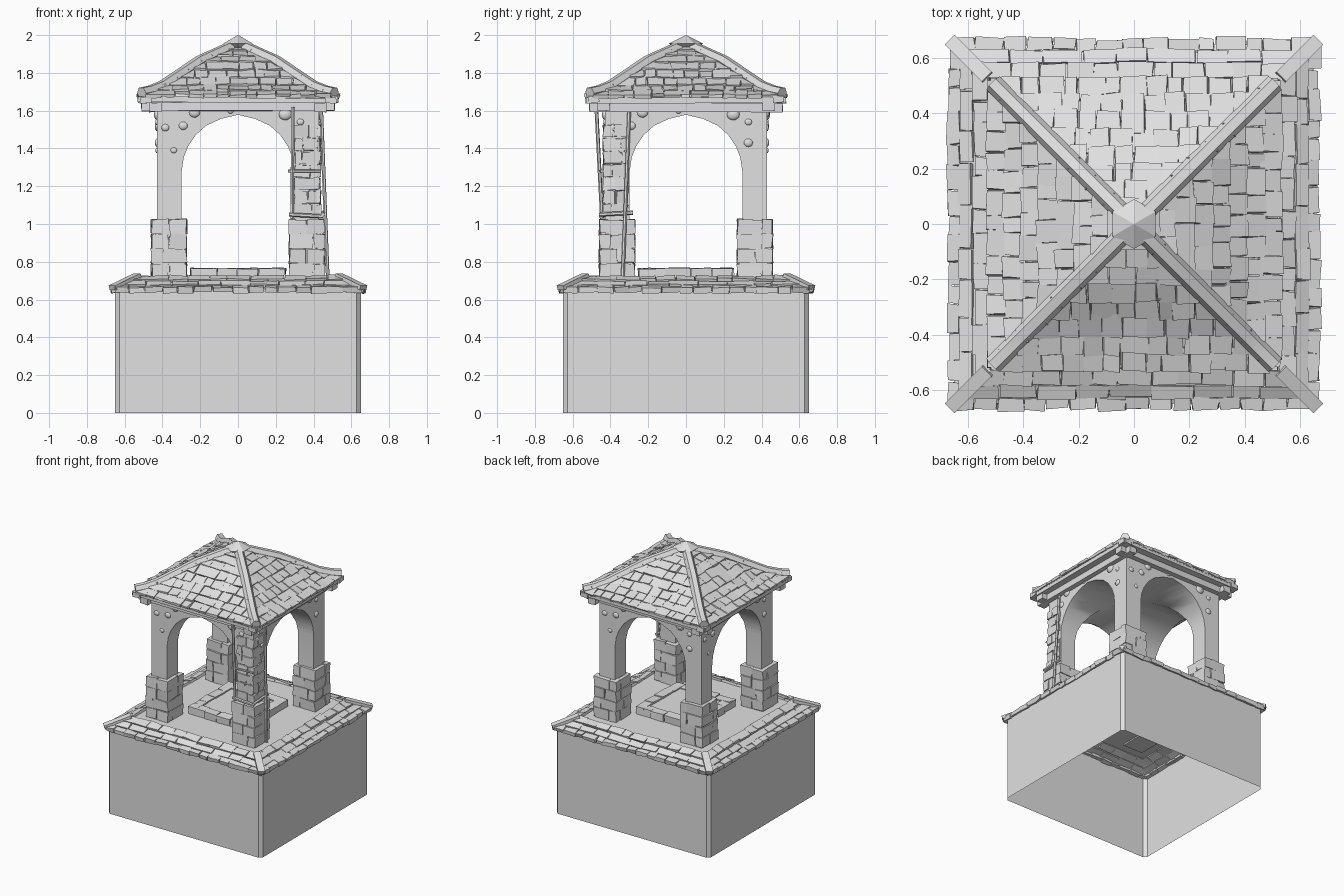
import bpy, bmesh, math, random
from mathutils import Matrix, Vector

random.seed(4)
cube = bpy.data.objects.get("Cube")
if cube:
    bpy.data.objects.remove(cube, do_unlink=True)

stone = bpy.data.materials.new("pale_grey_stone")
stone.use_nodes = True
GREY = (0.75, 0.75, 0.75, 1)
stone.diffuse_color = GREY
stone.node_tree.nodes["Principled BSDF"].inputs["Base Color"].default_value = GREY

SIDES = [Matrix.Rotation(k * math.pi / 2, 4, 'Z') for k in range(4)]


def link(name, data):
    ob = bpy.data.objects.new(name, data)
    bpy.context.collection.objects.link(ob)
    data.materials.append(stone)
    return ob


def finish(name, bm):
    bmesh.ops.recalc_face_normals(bm, faces=bm.faces)
    me = bpy.data.meshes.new(name)
    bm.to_mesh(me)
    bm.free()
    return link(name, me)


def smooth(ob, degrees=35):
    bpy.ops.object.select_all(action='DESELECT')
    ob.select_set(True)
    bpy.context.view_layer.objects.active = ob
    bpy.ops.object.shade_smooth_by_angle(angle=math.radians(degrees))


def block(bm, matrix, size, jitter=0.0):
    """Box with roughly chipped corners."""
    verts = bmesh.ops.create_cube(bm, size=1, matrix=matrix @ Matrix.Diagonal((*size, 1)))["verts"]
    for v in verts:
        v.co += Vector(random.uniform(-jitter, jitter) for _ in range(3))


def box(bm, lo, hi, matrix=Matrix(), jitter=0.0):
    lo, hi = Vector(lo), Vector(hi)
    block(bm, matrix @ Matrix.Translation((lo + hi) / 2), hi - lo, jitter)


def course(bm, half, r, z, size, tilt=0.0, jitter=0.004):
    """A row of uneven stones along each of the four sides."""
    length, depth, height = size
    n = max(1, round(2 * half / length))
    for side in SIDES:
        cuts = [-half + 2 * half * i / n for i in range(n + 1)]
        cuts[1:-1] = [c + random.uniform(-.2, .2) * length for c in cuts[1:-1]]
        for a, b in zip(cuts, cuts[1:]):
            place = Matrix.Translation(((a + b) / 2, -r + random.uniform(-jitter, jitter), z))
            turn = Matrix.Rotation(tilt + random.uniform(-.06, .06), 4, 'X')
            block(bm, side @ place @ turn, (b - a - 0.003, depth, height), jitter)


def loft(bm, profile, chamfer=0.0):
    """Stack of square rings, closed at the top."""
    rings = []
    for r, z in profile:
        pts = [(r - chamfer, -r), (r, chamfer - r)] if chamfer else [(r, -r)]
        rings.append([bm.verts.new(side @ Vector((x, y, z))) for side in SIDES for x, y in pts])
    for low, high in zip(rings, rings[1:]):
        for i in range(len(low)):
            j = (i + 1) % len(low)
            bm.faces.new((low[i], low[j], high[j], high[i]))
    bm.faces.new(rings[-1])
    return rings


def rod(bm, a, b, radius, segments=6):
    a, b = Vector(a), Vector(b)
    turn = (b - a).to_track_quat('Z', 'Y').to_matrix().to_4x4()
    bmesh.ops.create_cone(bm, cap_ends=True, segments=segments, radius1=radius, radius2=radius,
                          depth=(b - a).length, matrix=Matrix.Translation((a + b) / 2) @ turn)


# Hollow plinth with sloping top and paved floor
bm = bmesh.new()
loft(bm, [(.65, 0), (.65, .655), (.53, .71)], .022)
finish("plinth", bm)

# Stone courses around the plinth rim
bm = bmesh.new()
course(bm, .655, .648, .655, (.09, .045, .03), .2, .005)
course(bm, .61, .605, .68, (.13, .05, .02), .4)
course(bm, .56, .55, .705, (.1, .06, .026), .3, .005)
finish("rim_stones", bm)

# Strips over the plinth corners
bm = bmesh.new()
for side in SIDES:
    diagonal = side @ Matrix.Rotation(math.pi / 4, 4, 'Z')
    block(bm, diagonal @ Matrix.Translation((0, -.845, .695)) @ Matrix.Rotation(.33, 4, 'X'),
          (.05, .2, .025))
finish("rim_corner_strips", bm)

# Low slab in the middle, edged with flat stones
bm = bmesh.new()
box(bm, (-.2, -.2, .7), (.2, .2, .755))
course(bm, .245, .215, .738, (.12, .07, .055))
finish("centre_slab", bm)

# Pillar footings of uneven blocks
bm = bmesh.new()
for side in SIDES:
    box(bm, (.28, -.45, .7), (.45, -.28, 1.02), side)
    for level in range(4):
        z = .715 + level * .078
        sx = random.choice((.33, .365, .4))
        sy = random.choice((-.33, -.365, -.4))
        for x0, x1 in ((.27, sx), (sx, .46)):
            for y0, y1 in ((-.46, sy), (sy, -.27)):
                box(bm, (x0 + .002, y0 + .002, z), (x1 - .002, y1 - .002, z + .075), side, .005)
finish("pillar_footings", bm)

# Plastered pillars and vault: a block cut by two crossing arches
bm = bmesh.new()
box(bm, (-.43, -.43, 1.0), (.43, .43, 1.63))
vault = finish("arched_pillars", bm)
half_arch = [(.298, .9), (.298, 1.28), (.288, 1.35), (.265, 1.41), (.225, 1.47),
             (.17, 1.52), (.09, 1.557)]
arch = half_arch + [(0, 1.578)] + [(-x, z) for x, z in reversed(half_arch)]
cutters = []
for side in SIDES[:2]:
    bm = bmesh.new()
    face = bm.faces.new([bm.verts.new(side @ Vector((x, -.6, z))) for x, z in arch])
    new = bmesh.ops.extrude_face_region(bm, geom=[face])["geom"]
    moved = [v for v in new if isinstance(v, bmesh.types.BMVert)]
    bmesh.ops.translate(bm, verts=moved, vec=side.to_3x3() @ Vector((0, 1.2, 0)))
    cutter = finish("arch_cutter", bm)
    cutter.hide_render = True
    cutters.append(cutter)
    mod = vault.modifiers.new("arch", 'BOOLEAN')
    mod.operation, mod.solver, mod.object = 'DIFFERENCE', 'EXACT', cutter
graph = bpy.context.evaluated_depsgraph_get()
cut_mesh = bpy.data.meshes.new_from_object(vault.evaluated_get(graph))
vault.modifiers.clear()
vault.data = cut_mesh
for cutter in cutters:
    bpy.data.objects.remove(cutter, do_unlink=True)
smooth(vault)

# Pebbles showing through the plaster
bm = bmesh.new()
pebbles = [(-.23, 1.59, .03), (-.385, 1.51, .022), (-.29, 1.52, .025), (-.34, 1.39, .018),
           (.25, 1.58, .035), (.33, 1.54, .02), (.33, 1.43, .025), (-.04, 1.6, .018)]
for side in SIDES:
    for x, z, r in pebbles:
        bmesh.ops.create_icosphere(bm, subdivisions=2, radius=r, matrix=side @ Matrix.Translation(
            (x, -.428, z)) @ Matrix.Diagonal((1, .5, .9, 1)))
smooth(finish("plaster_pebbles", bm), 60)

# Bare masonry on the worn front corner pillar
bm = bmesh.new()
for level in range(7):
    z = 1.04 + level * .07
    split = random.uniform(.34, .39)
    for x0, x1 in ((.3, split), (split, .437)):
        box(bm, (x0, -.437, z), (x1 - .004, -.42, z + .064), jitter=.006)
        box(bm, (.42, -x1, z), (.437, -x0 - .004, z + .064), jitter=.006)
finish("bare_masonry", bm)

# Leaning poles and cross ties beside that pillar
bm = bmesh.new()
rod(bm, (.44, -.30, 1.62), (.475, -.335, .72), .01)
rod(bm, (.29, -.475, 1.62), (.287, -.445, 1.03), .01)
rod(bm, (.27, -.45, 1.05), (.45, -.45, 1.04), .011)
rod(bm, (.45, -.46, 1.05), (.45, -.28, 1.06), .011)
rod(bm, (.265, -.455, 1.28), (.44, -.445, 1.28), .008)
finish("leaning_poles", bm)

# Crossing timber beams and eave plates
bm = bmesh.new()
for k, side in enumerate(SIDES):
    drop = .004 * (k % 2)
    box(bm, (-.51, -.47, 1.598 - drop), (.51, -.405, 1.645 - drop), side, .003)
    box(bm, (-.53, -.52, 1.643 - drop), (.53, -.46, 1.675 - drop), side, .003)
finish("eave_beams", bm)

# Roof body with a gentle bell curve
slope = [(.52, 1.665), (.4, 1.717), (.2, 1.848), (.012, 1.935)]
bm = bmesh.new()
rings = loft(bm, [(.5, 1.65)] + slope)
bm.faces.new(rings[0])
finish("roof_body", bm)


def roof_z(r):
    for (r0, z0), (r1, z1) in zip(slope, slope[1:]):
        if r >= r1:
            break
    return z0 + (r - r0) / (r1 - r0) * (z1 - z0)


# Overlapping rows of shingles
bm = bmesh.new()
for i in range(8):
    outer = .53 - i * .063
    inner = max(outer - .08, .02)
    mid = (outer + inner) / 2
    rise = roof_z(inner) - roof_z(outer)
    run = outer - inner
    course(bm, mid, mid, roof_z(mid) + .012, (.078, math.hypot(run, rise), .018),
           math.atan2(rise, run) - .1, .005)
finish("roof_shingles", bm)

# Rounded hip tiles following the roof corners
for k, side in enumerate(SIDES):
    curve = bpy.data.curves.new("roof_hip", 'CURVE')
    curve.dimensions = '3D'
    curve.bevel_depth, curve.bevel_resolution, curve.use_fill_caps = .034, 1, True
    path = [(.51, 1.692), (.46, 1.703), (.4, 1.727), (.2, 1.861), (.04, 1.933)]
    spline = curve.splines.new('POLY')
    spline.points.add(len(path) - 1)
    for point, (r, z) in zip(spline.points, path):
        point.co = (*(side @ Vector((r, -r, z))), 1)
    hip = link("roof_hip_%d" % (k + 1), curve)
    bpy.ops.object.select_all(action='DESELECT')
    hip.select_set(True)
    bpy.context.view_layer.objects.active = hip
    bpy.ops.object.convert(target='MESH')
    smooth(bpy.context.view_layer.objects.active, 50)

# Six-sided cap on the peak
bm = bmesh.new()
for r1, r2, low, high in ((.05, .09, 1.925, 1.955), (.09, .002, 1.955, 2.0)):
    bmesh.ops.create_cone(bm, cap_ends=True, segments=6, radius1=r1, radius2=r2, depth=high - low,
                          matrix=Matrix.Translation((0, 0, (low + high) / 2)))
finish("roof_cap", bm)
